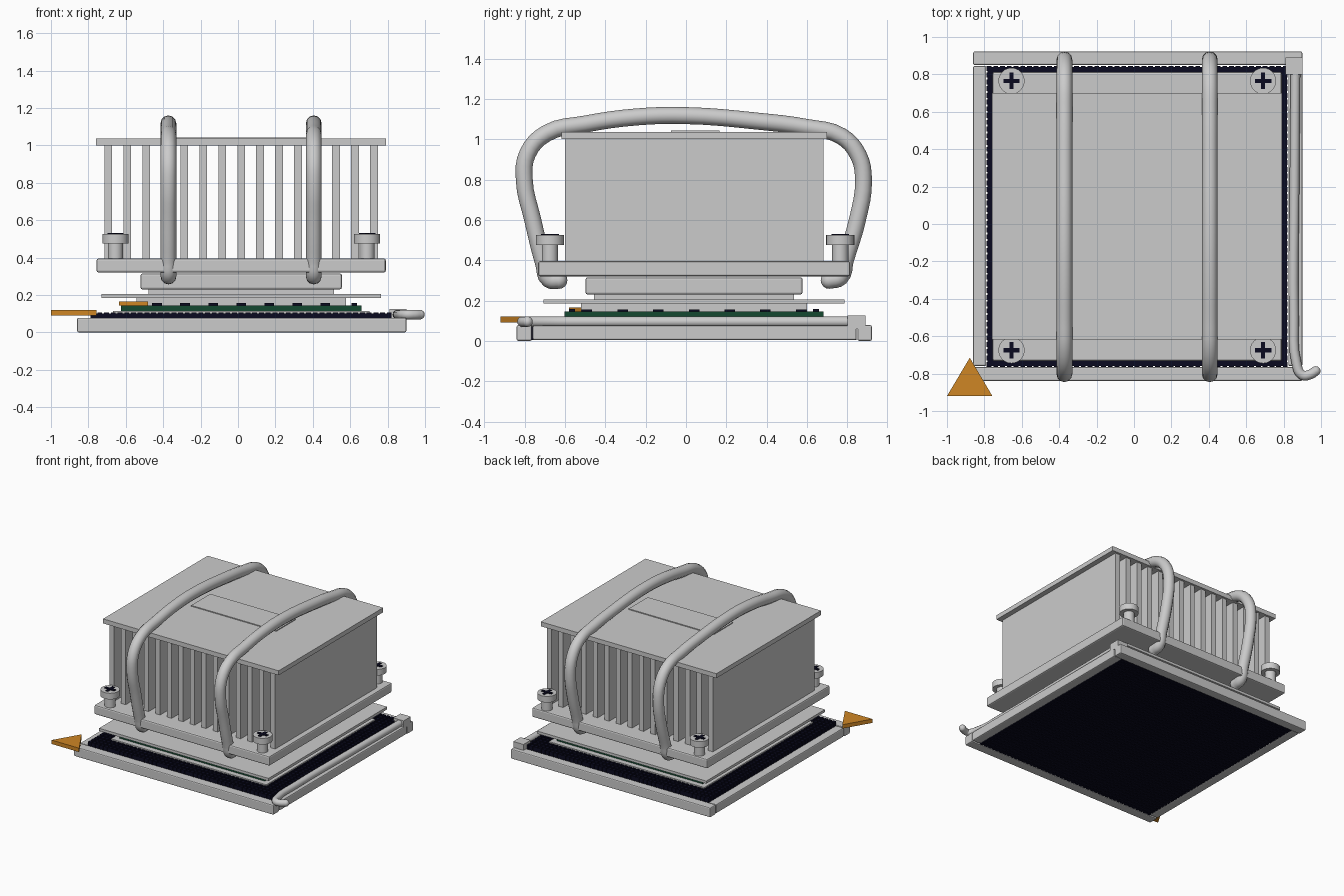
import bpy, bmesh, math
from mathutils import Matrix, Vector

cube = bpy.data.objects.get("Cube")
if cube:
    bpy.data.objects.remove(cube, do_unlink=True)


def material(name, r, g, b):
    m = bpy.data.materials.new(name)
    m.use_nodes = True
    m.diffuse_color = (r, g, b, 1)
    m.node_tree.nodes["Principled BSDF"].inputs["Base Color"].default_value = (r, g, b, 1)
    return m


METAL = material("light grey metal", 0.6, 0.6, 0.6)
NAVY = material("dark navy plastic", 0.003, 0.003, 0.014)
GREEN = material("circuit green", 0.007, 0.065, 0.03)
GOLD = material("marker orange", 0.62, 0.24, 0.018)


def finish(name, bm, mat, bevel=0):
    mesh = bpy.data.meshes.new(name)
    bm.to_mesh(mesh)
    bm.free()
    mesh.materials.append(mat)
    ob = bpy.data.objects.new(name, mesh)
    bpy.context.collection.objects.link(ob)
    if bevel:
        mod = ob.modifiers.new("soft edges", 'BEVEL')
        mod.width, mod.segments = bevel, 2
    return ob


def boxes(name, mat, spans, bevel=0):
    """One object from boxes given as (x range, y range, z range)."""
    bm = bmesh.new()
    for span in spans:
        mid = Vector([(a + b) / 2 for a, b in span])
        size = [b - a for a, b in span]
        bmesh.ops.create_cube(bm, size=1, matrix=Matrix.Translation(mid) @ Matrix.Diagonal((*size, 1)))
    return finish(name, bm, mat, bevel)


def around(c, half):
    return (c - half, c + half)


def slab(name, mat, half, z0, z1, bevel=0):
    """Square plate on the common stack axis."""
    return boxes(name, mat, [(around(CX, half), around(CY, half), (z0, z1))], bevel)


def prism(name, mat, points, z0, z1):
    bm = bmesh.new()
    face = bm.faces.new([bm.verts.new((x, y, z0)) for x, y in points])
    ext = bmesh.ops.extrude_face_region(bm, geom=[face])
    bmesh.ops.translate(bm, vec=(0, 0, z1 - z0),
                        verts=[v for v in ext["geom"] if isinstance(v, bmesh.types.BMVert)])
    bmesh.ops.recalc_face_normals(bm, faces=bm.faces)
    return finish(name, bm, mat)


def smooth(ob):
    bpy.ops.object.select_all(action='DESELECT')
    ob.select_set(True)
    bpy.context.view_layer.objects.active = ob
    bpy.ops.object.shade_smooth_by_angle(angle=math.radians(40))


def tube(name, points, radius):
    """Round bar along a smooth path with domed ends."""
    curve = bpy.data.curves.new(name, 'CURVE')
    curve.dimensions = '3D'
    curve.bevel_depth, curve.bevel_resolution = radius, 4
    curve.resolution_u = 4
    spline = curve.splines.new('BEZIER')
    spline.bezier_points.add(len(points) - 1)
    for p, co in zip(spline.bezier_points, points):
        p.co = co
        p.handle_left_type = p.handle_right_type = 'AUTO'
    temp = bpy.data.objects.new(name + "_path", curve)
    bpy.context.collection.objects.link(temp)
    dep = bpy.context.evaluated_depsgraph_get()
    mesh = bpy.data.meshes.new_from_object(temp.evaluated_get(dep))
    bpy.data.objects.remove(temp, do_unlink=True)
    bm = bmesh.new()
    bm.from_mesh(mesh)
    for end in (points[0], points[-1]):
        bmesh.ops.create_uvsphere(bm, u_segments=12, v_segments=8, radius=radius,
                                  matrix=Matrix.Translation(end))
    ob = finish(name, bm, METAL)
    smooth(ob)


CX, CY = 0.017, 0.04

# Socket frame: four rails, hinge block
boxes("front_rail", METAL, [((-0.86, 0.9), (-0.84, -0.765), (0, 0.078))], 0.008)
boxes("back_rail", METAL, [((-0.86, 0.9), (0.85, 0.922), (0, 0.078))], 0.008)
boxes("right_rail", METAL, [((-0.86, -0.79), (-0.76, 0.845), (0.004, 0.076))], 0.008)
boxes("left_rail", METAL, [((0.825, 0.9), (-0.76, 0.845), (0.004, 0.076))], 0.008)
boxes("lever_hinge_block", METAL, [((0.81, 0.9), (0.8, 0.89), (0.06, 0.125))])

# Contact bed with a fine grid of pins
slab("contact_bed", NAVY, 0.8, 0.01, 0.1)
steps = [0.036 * (i - 22) for i in range(45)]
boxes("contact_pins", NAVY, [(around(CX + u, 0.013), around(CY + v, 0.013), (0.005, 0.106))
                             for u in steps for v in steps])

# Locking lever
tube("locking_lever", [(0.863, 0.8, 0.095), (0.858, 0.2, 0.095), (0.855, -0.5, 0.095),
                       (0.868, -0.74, 0.095), (0.9, -0.808, 0.095), (0.94, -0.805, 0.095),
                       (0.972, -0.786, 0.095)], 0.026)

# Orientation markers
prism("socket_marker", GOLD, [(-1, -0.92), (-0.757, -0.92), (-0.878, -0.715)], 0.09, 0.121)
prism("board_marker", GOLD, [(-0.635, -0.58), (-0.48, -0.58), (-0.557, -0.45)], 0.145, 0.165)

# Chip stack
slab("chip_carrier", METAL, 0.685, 0.1, 0.115)
slab("circuit_board", GREEN, 0.642, 0.115, 0.145)
slab("heat_spreader", METAL, 0.56, 0.14, 0.187)
slab("retention_sheet", METAL, 0.747, 0.185, 0.206)
slab("spreader_step", METAL, 0.495, 0.204, 0.24)
slab("contact_block", METAL, 0.538, 0.23, 0.315, 0.01)
slab("sink_base", METAL, 0.773, 0.32, 0.395, 0.01)

# Small components along the board edges
parts = []
for i in range(7):
    t = 0.15 * (i - 3)
    for s in (-1, 1):
        parts.append((around(CX + t, 0.026), around(CY + s * 0.605, 0.015), (0.14, 0.158)))
        parts.append((around(CX + s * 0.605, 0.015), around(CY + t * 1.18, 0.026), (0.14, 0.156)))
boxes("board_components", NAVY, parts)

# Finned heat sink with cap and badge
boxes("cooling_fins", METAL, [(around(CX + 0.1015 * (i - 7), 0.021), (-0.6, 0.683), (0.39, 1.003))
                              for i in range(15)])
boxes("sink_cap", METAL, [((-0.758, 0.79), (-0.617, 0.7), (1.0, 1.036))])
boxes("cap_badge", METAL, [((-0.36, 0.39), (-0.075, 0.165), (1.03, 1.043))])

# Corner screws with cross slots
for side, x in (("right", -0.655), ("left", 0.69)):
    for end, y in (("front", -0.675), ("back", 0.765)):
        bm = bmesh.new()
        for r, z0, z1 in ((0.04, 0.385, 0.48), (0.07, 0.476, 0.525)):
            bmesh.ops.create_cone(bm, cap_ends=True, segments=24, radius1=r, radius2=r,
                                  depth=z1 - z0, matrix=Matrix.Translation((x, y, (z0 + z1) / 2)))
        smooth(finish(f"{end}_{side}_screw", bm, METAL))
        boxes(f"{end}_{side}_screw_cross", NAVY,
              [(around(x, 0.044), around(y, 0.011), (0.522, 0.531)),
               (around(x, 0.011), around(y, 0.044), (0.522, 0.53))])

# Heat pipes arching over the fins
ARCH = [(-0.63, 0.3), (-0.68, 0.305), (-0.705, 0.38), (-0.76, 0.6), (-0.802, 0.8), (-0.785, 0.93),
        (-0.69, 1.03), (-0.5, 1.075), (-0.25, 1.11), (0, 1.117), (0.35, 1.09), (0.6, 1.058),
        (0.77, 1.015), (0.855, 0.92), (0.88, 0.8), (0.85, 0.6), (0.79, 0.4), (0.765, 0.315),
        (0.71, 0.3)]
for name, x in (("right_heat_pipe", -0.372), ("left_heat_pipe", 0.405)):
    tube(name, [(x, y, z) for y, z in ARCH], 0.042)
